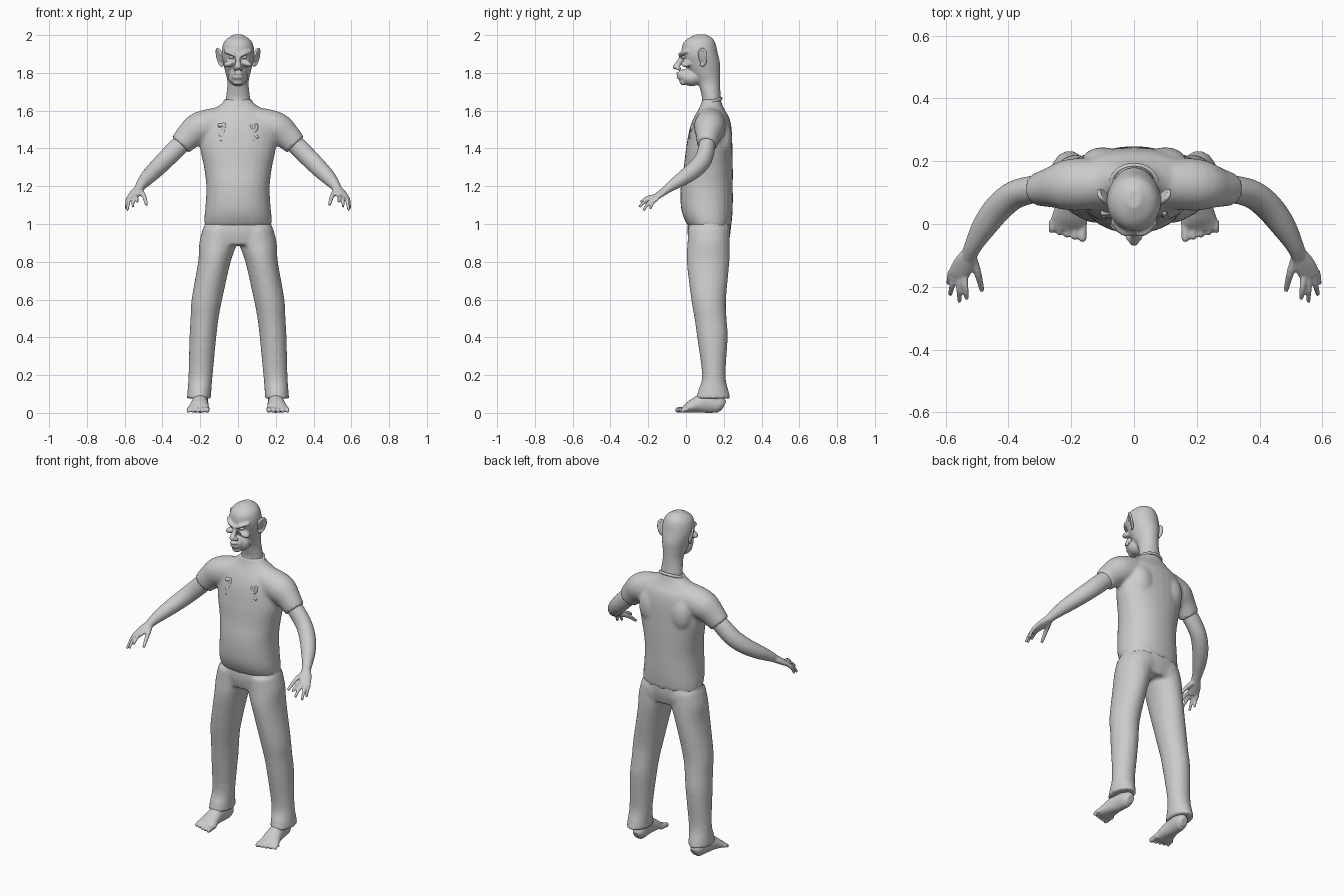
import bpy, bmesh, math, random
from mathutils import Vector, Matrix, Euler

if "Cube" in bpy.data.objects:
    bpy.data.objects.remove(bpy.data.objects["Cube"])

grey = bpy.data.materials.new("plain grey")
grey.use_nodes = True
TONE = (0.6, 0.6, 0.6, 1)
grey.diffuse_color = TONE
grey.node_tree.nodes["Principled BSDF"].inputs["Base Color"].default_value = TONE


def spline(rows, steps=4):
    """Smoothly fill in between the given stations."""
    pts = [Vector(r) for r in rows]
    out = []
    for i in range(len(pts) - 1):
        b, c = pts[i], pts[i + 1]
        a, d = pts[max(i - 1, 0)], pts[min(i + 2, len(pts) - 1)]
        for k in range(steps):
            t = k / steps
            out.append(0.5 * (2 * b + (c - a) * t + (2 * a - 5 * b + 4 * c - d) * t * t
                              + (3 * b - a - 3 * c + d) * t ** 3))
    return out + [pts[-1]]


def loft(bm, rows, s=1, level=False, power=2, sides=28):
    """Closed tube through (x, y, z, half width, half depth) stations."""
    rows = spline(rows)
    mids = [Vector((r[0] * s, r[1], r[2])) for r in rows]
    rings = []
    for i, r in enumerate(rows):
        side, up = Vector((1, 0, 0)), Vector((0, 1, 0))
        if not level:
            way = (mids[min(i + 1, len(mids) - 1)] - mids[max(i - 1, 0)]).normalized()
            side = way.cross(Vector((0, 0, 1))).normalized()
            up = side.cross(way)
        ring = []
        for k in range(sides):
            a = math.tau * k / sides
            c, n = math.cos(a), math.sin(a)
            c = math.copysign(abs(c) ** (2 / power), c)
            n = math.copysign(abs(n) ** (2 / power), n)
            ring.append(bm.verts.new(mids[i] + side * c * r[3] + up * n * r[4]))
        rings.append(ring)
    for p, q in zip(rings, rings[1:]):
        for k in range(sides):
            j = (k + 1) % sides
            bm.faces.new((p[k], p[j], q[j], q[k]))
    bm.faces.new(rings[0])
    bm.faces.new(rings[-1])


def blob(bm, place, size, turn=(0, 0, 0)):
    m = Matrix.Translation(place) @ Euler(turn).to_matrix().to_4x4() @ Matrix.Diagonal((*size, 1))
    bmesh.ops.create_uvsphere(bm, u_segments=20, v_segments=14, radius=1, matrix=m)


def finish(bm, name, voxel=0, smooth=4):
    """Turn the pieces into one blended, smooth-shaded object."""
    bmesh.ops.recalc_face_normals(bm, faces=bm.faces)
    mesh = bpy.data.meshes.new(name)
    bm.to_mesh(mesh)
    bm.free()
    mesh.materials.append(grey)
    mesh.polygons.foreach_set("use_smooth", [True] * len(mesh.polygons))
    ob = bpy.data.objects.new(name, mesh)
    bpy.context.collection.objects.link(ob)
    if voxel:
        mod = ob.modifiers.new("blend", 'REMESH')
        mod.mode, mod.voxel_size, mod.use_smooth_shade = 'VOXEL', voxel, True
        mod = ob.modifiers.new("soften", 'SMOOTH')
        mod.factor, mod.iterations = 0.5, smooth
    return ob


BOTH = (1, -1)

# Shirt with short sleeves
bm = bmesh.new()
body = [(.99, .125, .178, .115), (1.04, .115, .178, .13), (1.1, .11, .172, .138),
        (1.2, .11, .168, .138), (1.3, .118, .18, .13), (1.4, .123, .2, .123),
        (1.5, .13, .2, .112), (1.56, .135, .18, .095), (1.6, .135, .14, .072),
        (1.635, .135, .09, .056), (1.66, .135, .068, .052)]
loft(bm, [(0, y, z, w, d) for z, y, w, d in body], level=True, power=2.2)
for s in BOTH:
    loft(bm, [(.09, .13, 1.535, .08, .085), (.2, .125, 1.51, .083, .085),
              (.26, .117, 1.465, .065, .072), (.305, .11, 1.418, .053, .061)], s)
    blob(bm, (s * .1, .195, 1.45), (.07, .05, .1))
finish(bm, "shirt", .01, 6)

# Collar
bpy.ops.mesh.primitive_torus_add(location=(0, .135, 1.645), rotation=(.35, 0, 0),
                                 major_radius=.07, minor_radius=.008)
collar = bpy.context.object
collar.name = "collar"
collar.scale = (1, .8, 1)
collar.data.materials.append(grey)
bpy.ops.object.shade_smooth()

# Crumpled chest patches
random.seed(4)
bm = bmesh.new()
for s in BOTH:
    for k in range(16):
        z = random.uniform(1.44, 1.53)
        blob(bm, (s * (.085 + random.uniform(-.02, .02)), .035 - (1.5 - z) * .15, z),
             (.009, .014, .01))
finish(bm, "chest_patches", .005, 2)

# Trousers
bm = bmesh.new()
loft(bm, [(0, .125, 1.04, .168, .11), (0, .122, .96, .183, .115), (0, .12, .89, .185, .1)],
     level=True, power=2.2)
for s in BOTH:
    loft(bm, [(.095, .12, .98, .09, .108), (.105, .12, .9, .1, .112), (.125, .117, .8, .086, .113),
              (.165, .12, .6, .081, .092), (.177, .13, .5, .074, .085), (.186, .14, .4, .071, .081),
              (.198, .147, .2, .064, .062), (.204, .145, .12, .063, .08),
              (.206, .144, .075, .065, .092)], s, level=True)
    blob(bm, (s * .08, .165, .95), (.08, .07, .09))
finish(bm, "trousers", .01, 5)

# Head and neck
bm = bmesh.new()
skull = [(1.6, .13, .06, .05), (1.66, .135, .064, .05), (1.7, .13, .06, .052),
         (1.75, .12, .056, .06), (1.8, .1, .066, .08), (1.85, .085, .078, .095),
         (1.9, .073, .087, .096), (1.95, .07, .08, .088), (1.98, .075, .06, .068),
         (2.003, .08, .022, .028)]
loft(bm, [(0, y, z, w, d) for z, y, w, d in skull], level=True)
blob(bm, (0, .03, 1.775), (.052, .06, .045))            # jaw
blob(bm, (0, -.002, 1.785), (.038, .046, .035))         # muzzle
blob(bm, (0, -.012, 1.75), (.028, .022, .016))          # chin
blob(bm, (0, -.036, 1.798), (.028, .018, .007))         # upper lip
blob(bm, (0, -.034, 1.776), (.026, .016, .007))         # lower lip
loft(bm, [(0, -.015, 1.895, .012, .014), (0, -.03, 1.865, .012, .015),
          (0, -.05, 1.835, .017, .017)])                # nose bridge
blob(bm, (0, -.054, 1.832), (.017, .017, .014))         # nose tip
for s in BOTH:
    blob(bm, (s * .017, -.04, 1.824), (.011, .014, .011))
    blob(bm, (s * .048, .0, 1.848), (.03, .026, .016), (0, s * .3, 0))
    loft(bm, [(.008, -.028, 1.888, .01, .009), (.035, -.025, 1.903, .012, .01),
              (.07, .01, 1.915, .01, .009)], s)         # scowling brow
finish(bm, "head", .0055, 3)

# Eyes
bm = bmesh.new()
for s in BOTH:
    blob(bm, (s * .034, -.01, 1.882), (.014, .013, .009), (0, -s * .3, 0))
finish(bm, "eyes")

# Ears with raised rims
bm = bmesh.new()
for s in BOTH:
    blob(bm, (s * .092, .085, 1.885), (.008, .026, .044), (0, s * .25, -s * .6))
    for k in range(26):
        a = math.radians(-110 + 270 * k / 25)
        c, n = math.cos(a), math.sin(a)
        blob(bm, (s * (.097 + .012 * c + .01 * n), .087 + .02 * c, 1.883 + .044 * n),
             (.008, .007, .007))
finish(bm, "ears", .005, 2)

# Arms and hands
knuckles = [((.583, -.15, 1.135), (.592, -.19, 1.08)), ((.573, -.162, 1.137), (.586, -.225, 1.072)),
            ((.557, -.168, 1.14), (.556, -.248, 1.09)), ((.541, -.165, 1.147), (.532, -.24, 1.115))]
for s, side in zip(BOTH, ("left", "right")):
    bm = bmesh.new()
    loft(bm, [(.26, .115, 1.46, .044, .045), (.32, .11, 1.405, .044, .05),
              (.38, .093, 1.345, .045, .049), (.43, .053, 1.295, .045, .046),
              (.475, -.005, 1.25, .04, .04), (.51, -.065, 1.21, .029, .03),
              (.527, -.105, 1.182, .024, .021)], s)
    loft(bm, [(.522, -.09, 1.19, .024, .022), (.543, -.13, 1.163, .034, .018),
              (.562, -.165, 1.138, .033, .013)], s)
    for base, tip in knuckles:
        mid = (Vector(base) + Vector(tip)) / 2 + Vector((0, -.004, .008))
        loft(bm, [(*base, .011, .011), (*mid, .0095, .0095), (*tip, .007, .007)], s, sides=12)
    loft(bm, [(.515, -.11, 1.172, .016, .015), (.497, -.16, 1.145, .012, .012),
              (.484, -.213, 1.1, .008, .008)], s, sides=12)   # thumb
    finish(bm, side + "_arm", .005, 2)

# Bare feet
for s, side in zip(BOTH, ("left", "right")):
    bm = bmesh.new()
    loft(bm, [(.192, .2, .035, .02, .025), (.193, .175, .045, .036, .044),
              (.2, .1, .052, .041, .052), (.205, .04, .038, .05, .037),
              (.21, .0, .022, .058, .022), (.211, -.018, .016, .055, .014)], s)
    loft(bm, [(.198, .14, .16, .04, .048), (.196, .143, .05, .036, .045)], s, level=True)
    for k in range(5):
        x = .164 + .0245 * k
        r = .015 - .001 * k
        tip = -.043 + .006 * k
        loft(bm, [(x, .01, .02, r, r), (x, tip / 2, .018, r * .85, r), (x, tip, r, r * .9, r)],
             s, sides=14)
        blob(bm, (s * x, tip, r), (r * .9, r, r))
    finish(bm, side + "_foot", .005, 2)
